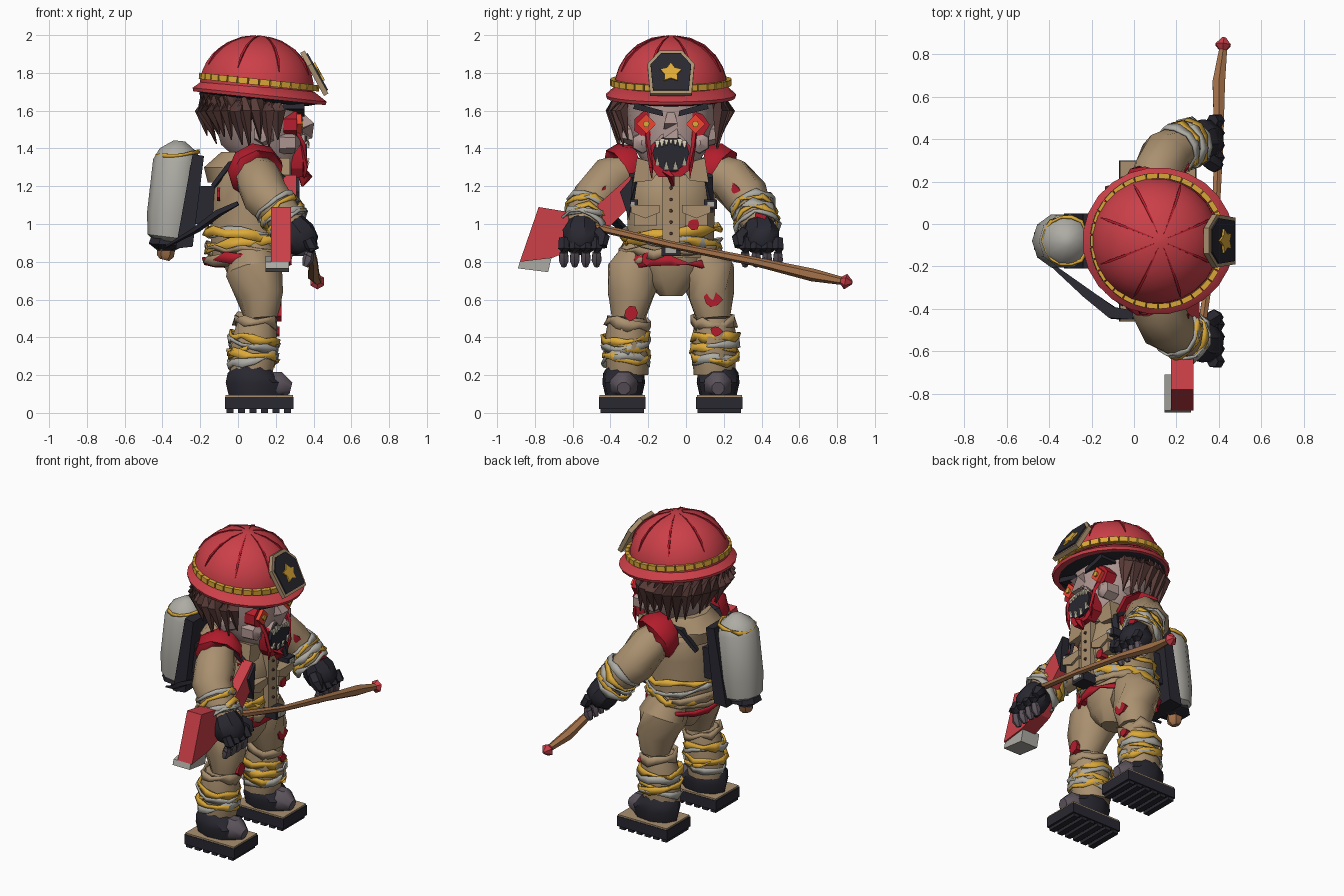
import bpy, math, random
from mathutils import Vector, Matrix

random.seed(4)
MID = -0.08           # the figure's own centre line in y; it faces +x
COL = dict(red=(.6, .05, .065), gore=(.45, .012, .025), tan=(.40, .28, .16), gold=(.72, .40, .04),
           black=(.022, .021, .03), skin=(.42, .30, .28), hair=(.10, .045, .04), wood=(.38, .17, .07),
           steel=(.42, .41, .37), mauve=(.11, .09, .11), eye=(.85, .06, .03), tooth=(.6, .55, .42))
for k, c in COL.items():
    bpy.data.materials.new(k).diffuse_color = (*c, 1)

def build(name, verts, faces, mat, angle=30, matrix=Matrix()):
    me = bpy.data.meshes.new(name)
    me.from_pydata([matrix @ Vector(v) + Vector((0, MID, 0)) for v in verts], [], faces)
    me.materials.append(bpy.data.materials[mat])
    me.polygons.foreach_set("use_smooth", [True] * len(me.polygons))
    me.set_sharp_from_angle(angle=math.radians(angle))
    ob = bpy.data.objects.new(name, me)
    bpy.context.collection.objects.link(ob)
    return ob

def skin_rings(name, rings, n, mat, angle, matrix):
    vs = [v for r in rings for v in r]
    fs = [(j*n + i, j*n + (i+1) % n, (j+1)*n + (i+1) % n, (j+1)*n + i) for j in range(len(rings)-1) for i in range(n)]
    fs += [tuple(reversed(range(n))), tuple(range(len(vs)-n, len(vs)))]
    return build(name, vs, fs, mat, angle, matrix)

def loft(name, prof, n, mat, y=0, angle=40, matrix=Matrix()):
    """Level elliptical rings: (z, centre x, radius x, radius y)."""
    turns = [(i+.5)*math.tau/n for i in range(n)]
    rings = [[(cx + rx*math.cos(t), y + ry*math.sin(t), z) for t in turns] for z, cx, rx, ry in prof]
    return skin_rings(name, rings, n, mat, angle, matrix)

def limb(name, pts, n, mat, flat=1.0, angle=42, matrix=Matrix()):
    """Rings square to a path: (x, y, z, radius)."""
    ps, rings = [Vector(p[:3]) for p in pts], []
    for k, p in enumerate(ps):
        q = (ps[min(k+1, len(ps)-1)] - ps[max(k-1, 0)]).to_track_quat('Z', 'Y')
        rings.append([p + q @ Vector((pts[k][3]*math.cos(t), flat*pts[k][3]*math.sin(t), 0))
                      for t in ((i+.5)*math.tau/n for i in range(n))])
    return skin_rings(name, rings, n, mat, angle, matrix)

def plate(name, poly, a, b, mat, axis='x', matrix=Matrix()):
    """Outline extruded from a to b: (y, z) along x, or (x, z) along y."""
    rings = [[(d, u, v) if axis == 'x' else (u, d, v) for u, v in poly] for d in (a, b)]
    return skin_rings(name, rings, len(poly), mat, 20, matrix)

def box(name, lo, hi, mat, matrix=Matrix()):
    return plate(name, [(lo[1], lo[2]), (hi[1], lo[2]), (hi[1], hi[2]), (lo[1], hi[2])], lo[0], hi[0], mat, 'x', matrix)

def ngon(y, z, r, n, rough=0.0):
    return [(y + r*(1+random.uniform(-rough, rough))*math.cos(t), z + r*(1+random.uniform(-rough, rough))*math.sin(t))
            for t in (i*math.tau/n for i in range(n))]

def rag(name, c, rx, ry, h, mat, tilt=(0, 0), n=16):
    """Torn cloth band wrapped round a limb."""
    m, vs = Matrix.Translation(c) @ Matrix.Rotation(tilt[0], 4, 'X') @ Matrix.Rotation(tilt[1], 4, 'Y'), []
    for j in range(2*n):
        t, k = j % n*math.tau/n, 1 + random.uniform(-.05, .13)
        vs.append((rx*k*math.cos(t), ry*k*math.sin(t), (h if j >= n else -h)/2*random.choice((.2, .7, 1, 1.6))))
    ob = build(name, vs, [(i, (i+1) % n, n+(i+1) % n, n+i) for i in range(n)], mat, 10, m)
    ob.modifiers.new("thickness", 'SOLIDIFY').thickness = .012

# Helmet, tipped forward, with fine raised ribs
H = Matrix.Translation((.105, 0, 1.685)) @ Matrix.Rotation(math.radians(6), 4, 'Y')
loft("helmet_dome", [(0, 0, .30, .30)] + [(.04+.27*math.sin(a), -.01, .305*math.cos(a), .30*math.cos(a))
     for a in (i*math.pi/16 for i in range(8))] + [(.312, -.01, .01, .01)], 24, 'red', matrix=H)
loft("helmet_brim", [(-.018, .01, .355, .34), (.0, .01, .36, .347), (.045, 0, .30, .295)], 24, 'red', matrix=H)
loft("helmet_lining", [(-.035, 0, .26, .27), (-.016, 0, .33, .325)], 24, 'black', matrix=H)
for i in range(8):
    t = (i+.5)*math.tau/8
    limb("helmet_rib", [(.308*math.cos(a)*math.cos(t)-.01, .304*math.cos(a)*math.sin(t), .04+.272*math.sin(a), r)
                        for a, r in ((.35, .003), (.6, .009), (.9, .008), (1.2, .005), (1.45, .002))], 4, 'gore', matrix=H)
for i in range(34):
    box("helmet_band_link", (.295, -.026, .05), (.32, .026, .083), 'gold', H @ Matrix.Rotation(i*math.tau/34, 4, 'Z'))
# Badge on the helmet front
B = Matrix.Translation((.41, 0, 1.79)) @ Matrix.Rotation(math.radians(-29), 4, 'Y')
shield = [(-.11, -.12), (.11, -.12), (.125, .06), (.06, .14), (-.06, .14), (-.125, .06)]
plate("badge_rim", shield, -.015, .012, 'tan', matrix=B)
plate("badge_face", [(y*.86, z*.86) for y, z in shield], .012, .02, 'black', matrix=B)
plate("badge_emblem", [(math.sin(i*math.pi/5)*r, math.cos(i*math.pi/5)*r) for i in range(10)
                       for r in [(.06 if i % 2 == 0 else .035)]], .02, .03, 'gold', matrix=B)
# Head and face
loft("head", [(1.26, .20, .10, .09), (1.33, .17, .165, .15), (1.42, .125, .22, .205), (1.54, .11, .24, .235),
              (1.68, .10, .24, .25)], 14, 'skin')
limb("nose", [(.31, 0, 1.60, .02), (.37, 0, 1.52, .05), (.36, 0, 1.475, .055), (.33, 0, 1.46, .03)], 4, 'skin')
plate("mouth_gore", ngon(0, 1.36, .12, 12, .12), .28, .345, 'gore')
plate("upper_lip", [(-.09, 1.43), (-.05, 1.475), (.05, 1.475), (.09, 1.43)], .29, .355, 'skin')
plate("mouth", ngon(0, 1.375, .098, 10), .3, .365, 'black')
for i in range(7):
    y = (i-3)*.024
    limb("upper_tooth", [(.355, y, 1.46-abs(y)*.35, .017), (.375, y, 1.425-abs(y)*.3, .007)], 4, 'tooth')
    if i % 2 == 0:
        limb("lower_tooth", [(.355, y, 1.285+abs(y)*.4, .016), (.375, y, 1.32+abs(y)*.4, .006)], 4, 'tooth')
for s in (-1, 1):
    plate("eye_wound", ngon(s*.13, 1.525, .072, 7, .12), .24, .312, 'gore')
    plate("eye", ngon(s*.13, 1.53, .052, 4), .25, .335, 'eye')
    plate("pupil", ngon(s*.13, 1.53, .018, 6), .33, .345, 'gold')
    plate("brow", [(s*.04, 1.57), (s*.045, 1.60), (s*.19, 1.64), (s*.20, 1.61)], .24, .352, 'black')
    limb("cheek", [(.22, s*.15, 1.43, .06), (.30, s*.15, 1.43, .055), (.325, s*.14, 1.43, .02)], 6, 'skin')
    limb("ear", [(.14, s*.18, 1.47, .06), (.13, s*.25, 1.48, .05), (.13, s*.262, 1.48, .02)], 6, 'skin')
    limb("blood_streak", [(.31, s*.125, 1.49, .014), (.345, s*.12, 1.42, .014), (.36, s*.105, 1.3, .012), (.35, s*.1, 1.24, .003)], 4, 'gore')
limb("chin_blood", [(.34, 0, 1.28, .05), (.355, 0, 1.25, .04), (.34, .01, 1.2, .01)], 5, 'gore', .5)
# Hair: a cap plus pointed locks round sides and back
loft("hair_cap", [(1.56, .01, .20, .24), (1.62, .03, .23, .275), (1.69, .06, .24, .285)], 14, 'hair')
for i in range(21):
    c, s = math.cos(math.radians(60 + i*12)), math.sin(math.radians(60 + i*12))
    low, k = 1.47 - .07*abs(s) + random.uniform(-.02, .05), random.uniform(.21, .26)
    limb("hair_lock", [(.08+.26*c, .27*s, 1.69, .04), (.07+.265*c, .30*s, 1.6, .05), (.09+k*c, (k+.02)*s, low, .004)], 5, 'hair', .7)
# Jacket and trousers
loft("jacket", [(.82, .06, .20, .24), (.95, .06, .215, .235), (1.12, .08, .225, .245), (1.25, .07, .20, .25),
                (1.33, .06, .14, .17), (1.36, .06, .10, .12)], 12, 'tan')
loft("collar", [(1.22, .04, .20, .19), (1.30, .02, .20, .20), (1.38, .03, .12, .15)], 9, 'tan')
box("jacket_placket", (.27, -.045, .88), (.31, .045, 1.26), 'tan')
for z in (.95, 1.01, 1.07, 1.13, 1.19):
    limb("jacket_button", [(.305, 0, z, .01), (.32, 0, z, .008)], 6, 'hair')
loft("pelvis", [(.62, .09, .09, .06), (.70, .09, .14, .15), (.80, .08, .17, .21), (.88, .07, .19, .23)], 10, 'tan')
for z, mat, tx, ty in ((.96, 'gold', .10, .07), (.93, 'steel', -.12, .1), (.895, 'gold', -.07, -.08), (.86, 'tan', .05, .05),
                       (.83, 'tan', .06, -.05), (.80, 'gore', -.06, .02)):
    rag("torn_waist_band", (.055, 0, z), .22, .25, .045, mat, (tx, ty), 18)
box("belt_buckle", (.27, -.05, .83), (.37, .05, .89), 'black')
box("belt_buckle_face", (.37, -.03, .845), (.385, .03, .875), 'steel')
for s in (-1, 1):
    plate("collar_flap", [(s*.04, 1.31), (s*.18, 1.35), (s*.20, 1.22), (s*.10, 1.23)], .18, .275, 'tan')
    box("chest_pocket", (.2, s*.135-.06, .99), (.30, s*.135+.06, 1.07), 'tan')
    plate("pocket_flap", [(s*.06, 1.1), (s*.21, 1.1), (s*.21, 1.06), (s*.135, 1.03), (s*.06, 1.06)], .22, .315, 'tan')
    limb("harness_strap", [(-.13, s*.15, 1.2, .025), (-.04, s*.18, 1.32, .03), (.1, s*.19, 1.34, .03), (.25, s*.2, 1.24, .03),
                           (.25, s*.215, 1.06, .028)], 4, 'black', .6)
    box("harness_buckle", (.22, s*.21-.035, 1.08), (.3, s*.21+.035, 1.13), 'black')
    box("buckle_plate", (.3, s*.21-.02, 1.09), (.31, s*.21+.02, 1.12), 'steel')
    # Arms
    limb("shoulder_wound", [(.08, s*.19, 1.29, .13), (.09, s*.235, 1.285, .15), (.10, s*.27, 1.265, .145), (.105, s*.275, 1.262, .11)], 9, 'gore')
    limb("sleeve", [(.08, s*.23, 1.28, .10), (.11, s*.31, 1.24, .125), (.15, s*.40, 1.14, .125), (.23, s*.45, 1.05, .105),
                    (.28, s*.465, .99, .085)], 9, 'tan')
    limb("sleeve_tear", [(.20, s*.30, 1.24, .01), (.235, s*.35, 1.18, .03), (.25, s*.4, 1.13, .005)], 4, 'gore')
    for k, mat in enumerate(('steel', 'gold', 'steel', 'gold', 'steel')):
        rag("cuff_wrap", (.205+k*.016, s*(.435+k*.006), 1.09-k*.025), .118, .115, .035, mat,
            (s*random.uniform(.1, .6), random.uniform(-.8, -.3)), 12)
    limb("glove", [(.27, s*.46, 1.02, .07), (.31, s*.475, .95, .10), (.345, s*.48, .89, .095), (.36, s*.48, .86, .06)], 8, 'black')
    for y in (s*.48 + k*.058 for k in (-1.5, -.5, .5, 1.5)):
        limb("finger", [(.37, y, .92, .03), (.395, y, .87, .034), (.375, y, .83, .028)], 6, 'black')
        limb("fingertip", [(.38, y, .85, .024), (.37, y, .81, .03), (.355, y, .775, .014)], 6, 'mauve')
    limb("thumb", [(.34, s*.39, .95, .04), (.38, s*.36, .92, .04), (.40, s*.36, .88, .025)], 6, 'black')
    # Legs and boots
    limb("thigh", [(.08, s*.13, .85, .12), (.085, s*.195, .74, .15), (.115, s*.215, .62, .125), (.125, s*.225, .50, .09)], 10, 'tan')
    rag("knee_cuff", (.095, s*.228, .485), .112, .115, .05, 'tan', (.05*s, .15), 12)
    loft("shin", [(.2, .07, .115, .11), (.30, .08, .13, .115), (.42, .09, .12, .115), (.50, .10, .10, .10)], 10, 'tan', s*.23)
    for z, mat in ((.40, 'gold'), (.365, 'steel'), (.335, 'gold'), (.30, 'gold'), (.275, 'steel')):
        rag("leg_wrap", (.08, s*.235, z), .13, .123, .038, mat, (random.uniform(-.16, .16), random.uniform(-.25, .25)), 12)
    loft("boot", [(.095, .10, .15, .10), (.16, .10, .165, .115), (.21, .07, .125, .11), (.25, .07, .09, .085)], 9, 'black', s*.25)
    limb("boot_toe", [(.14, s*.25, .155, .07), (.22, s*.25, .145, .078), (.28, s*.25, .13, .035)], 8, 'mauve')
    box("boot_welt", (-.065, s*.257-.12, .08), (.29, s*.257+.12, .095), 'tan')
    box("boot_sole", (-.07, s*.257-.123, .02), (.295, s*.257+.123, .085), 'black')
    for k in range(6):
        box("sole_tread", (-.062+k*.061, s*.257-.115, 0), (-.024+k*.061, s*.257+.115, .03), 'black')
# Blood patches on the cloth
for x, y, z, r in ((.21, -.21, .53, .04), (.21, .22, .60, .045), (.285, .12, 1.0, .03), (.235, -.12, .82, .04),
                   (.33, .47, 1.04, .035), (.20, .24, .43, .03)):
    plate("blood_patch", ngon(y, z, r, 7, .25), x-.04, x+.02, 'gore')
plate("back_blood_patch", ngon(-.15, 1.16, .045, 7, .25), -.11, -.095, 'gore')
# Air tank, back plate and hanging strap
limb("air_tank", [(-.37, 0, .89, .07), (-.36, 0, .93, .12), (-.35, 0, 1.05, .132), (-.322, 0, 1.33, .128),
                  (-.315, 0, 1.39, .10), (-.31, 0, 1.44, .03)], 10, 'steel')
plate("back_plate", [(-.33, .87), (-.24, .88), (-.18, 1.36), (-.24, 1.37)], -.13, .13, 'black', 'y')
box("back_plate_mount", (-.23, -.08, 1.0), (-.1, .08, 1.2), 'black')
limb("tank_base", [(-.375, 0, .93, .09), (-.38, 0, .89, .10), (-.38, 0, .86, .05)], 8, 'black')
limb("tank_valve", [(-.38, 0, .88, .05), (-.385, 0, .83, .045), (-.39, 0, .81, .025)], 6, 'wood')
rag("tank_rag", (-.32, 0, 1.37), .115, .115, .018, 'gold', (.05, -.1), 14)
limb("loose_strap", [(-.38, -.12, .88, .012), (-.22, -.25, .97, .032), (-.10, -.34, 1.06, .04), (.0, -.35, 1.11, .03)], 4, 'black', .5)
# Axe held across the body
limb("axe_handle", [(.22, -.55, 1.01, .022), (.32, -.4, .985, .022), (.38, 0, .89, .02), (.40, .45, .80, .024), (.40, .75, .73, .034),
                    (.42, .9, .70, .022)], 6, 'wood')
limb("axe_handle_tip", [(.42, .89, .705, .01), (.42, .925, .695, .042), (.425, .96, .69, .01)], 6, 'red')
plate("axe_head", [(-.70, 1.09), (-.46, 1.05), (-.38, .98), (-.50, .87), (-.63, .82), (-.80, .80)], .175, .28, 'red')
plate("axe_blade", [(-.80, .80), (-.63, .83), (-.65, .745), (-.81, .765)], .145, .27, 'steel')
plate("axe_pick", [(-.39, 1.1), (-.21, 1.26), (-.23, 1.08), (-.34, .97)], .24, .31, 'red')
plate("axe_pick_tip", [(-.27, 1.17), (-.20, 1.25), (-.22, 1.02)], .27, .325, 'black')
